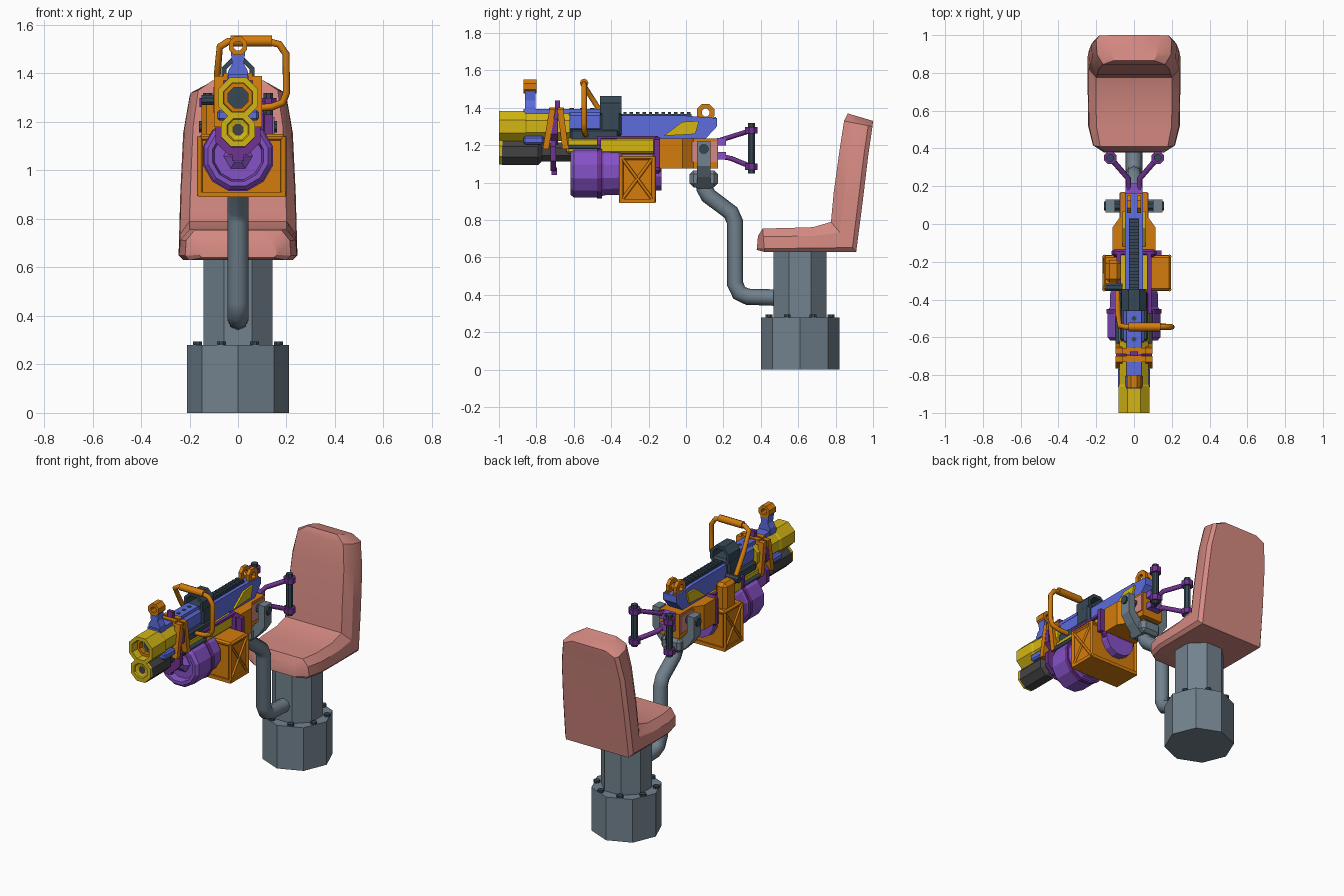
import bpy, bmesh, math
from mathutils import Vector

if "Cube" in bpy.data.objects:
    bpy.data.objects.remove(bpy.data.objects["Cube"])


def mat(name, r, g, b):
    m = bpy.data.materials.new(name)
    lin = [((c / 255 + .055) / 1.055) ** 2.4 for c in (r, g, b)]
    m.diffuse_color = (*lin, 1)
    m.use_nodes = True
    m.node_tree.nodes["Principled BSDF"].inputs["Base Color"].default_value = m.diffuse_color
    return m


STEEL = mat("steel grey", 114, 130, 142)
SLATE = mat("dark slate", 54, 72, 86)
PINK = mat("salmon", 212, 137, 129)
ORANGE = mat("orange", 212, 124, 12)
PURPLE = mat("purple", 134, 82, 198)
PLUM = mat("dark purple", 112, 50, 145)
BLUE = mat("blue", 92, 108, 222)
YELLOW = mat("yellow", 212, 182, 20)
DARK = mat("charcoal", 68, 68, 68)


def finish(name, m, bm, bevel=0):
    bmesh.ops.recalc_face_normals(bm, faces=bm.faces)
    me = bpy.data.meshes.new(name)
    bm.to_mesh(me)
    bm.free()
    me.materials.append(m)
    o = bpy.data.objects.new(name, me)
    bpy.context.collection.objects.link(o)
    if bevel:
        b = o.modifiers.new("bevel", 'BEVEL')
        b.width, b.segments = bevel, 1
    return o


def loft(name, m, rings, closed=False):
    bm = bmesh.new()
    vs = [[bm.verts.new(p) for p in r] for r in rings]
    n = len(vs[0])
    pairs = list(zip(vs, vs[1:])) + ([(vs[-1], vs[0])] if closed else [])
    for a, b in pairs:
        for i in range(n):
            j = (i + 1) % n
            bm.faces.new((a[i], a[j], b[j], b[i]))
    if not closed:
        bm.faces.new(vs[0])
        bm.faces.new(vs[-1])
    return finish(name, m, bm)


def lathe(name, m, prof, c, axis=1, n=8, turn=.5, closed=False):
    """Turned part: prof = (position along axis, radius)."""
    rings = []
    for t, r in prof:
        ring = []
        for i in range(n):
            a = (i + turn) * 2 * math.pi / n
            p = list(c)
            p[axis] = t
            p[(axis + 1) % 3] += r * math.cos(a)
            p[(axis + 2) % 3] += r * math.sin(a)
            ring.append(p)
        rings.append(ring)
    return loft(name, m, rings, closed)


def prism(name, m, pts, lo, hi, axis=0):
    """Outline in the two other axes (in xyz order), extruded along axis."""
    def ring(t):
        return [[*p[:axis], t, *p[axis:]] for p in pts]
    return loft(name, m, [ring(lo), ring(hi)])


def box(name, m, x0, x1, y0, y1, z0, z1, bevel=0):
    o = prism(name, m, [(x0, y0), (x1, y0), (x1, y1), (x0, y1)], z0, z1, 2)
    if bevel:
        b = o.modifiers.new("bevel", 'BEVEL')
        b.width, b.segments = bevel, 1
    return o


def tube(name, m, pts, r, res=2):
    cu = bpy.data.curves.new(name, 'CURVE')
    cu.dimensions, cu.bevel_depth, cu.bevel_resolution, cu.use_fill_caps = '3D', r, res, True
    sp = cu.splines.new('POLY')
    sp.points.add(len(pts) - 1)
    for p, q in zip(sp.points, pts):
        p.co = (*q, 1)
    tmp = bpy.data.objects.new(name + "_path", cu)
    bpy.context.collection.objects.link(tmp)
    me = bpy.data.meshes.new_from_object(tmp.evaluated_get(bpy.context.evaluated_depsgraph_get()))
    bpy.data.objects.remove(tmp)
    me.materials.clear()
    me.materials.append(m)
    o = bpy.data.objects.new(name, me)
    bpy.context.collection.objects.link(o)


# Pedestal, column, bolts
lathe("base", STEEL, [(0, .21), (.28, .21)], (0, .61, 0), 2, 8, 0)
lathe("column", STEEL, [(.28, .153), (.635, .153)], (0, .61, 0), 2)
for i in range(8):
    a = (i + .5) * math.pi / 4
    lathe("base_bolt", SLATE, [(.28, .02), (.295, .02)], (.18 * math.cos(a), .61 + .18 * math.sin(a), 0), 2)

# Seat: rings from cushion front round to the top of the back
seat = []
for yb, zb, yt, zt, w in [(.378, .64, .385, .715, .16), (.42, .63, .41, .755, .218), (.52, .63, .52, .757, .243),
                          (.70, .63, .68, .762, .245), (.91, .63, .775, .79, .245), (.945, .90, .79, .95, .238),
                          (.975, 1.15, .822, 1.18, .226), (.997, 1.30, .845, 1.33, .20), (1., 1.33, .865, 1.37, .13)]:
    B, T = Vector((0, yb, zb)), Vector((0, yt, zt))
    half = [(.92 * w, 0), (w, .15), (w * .98, .65), (w * .82, 1)]
    seat.append([B.lerp(T, t) + Vector((x, 0, 0)) for x, t in half]
                + [B.lerp(T, t) - Vector((x, 0, 0)) for x, t in reversed(half)])
o = loft("seat", PINK, seat)
bpy.context.view_layer.objects.active = o
o.select_set(True)
bpy.ops.object.shade_smooth_by_angle(angle=math.radians(30))

# Bent support arm and yoke
tube("support_arm", STEEL, [(0, .49, .385), (0, .33, .39), (0, .285, .41), (0, .262, .46), (0, .262, .79),
                            (0, .24, .84), (0, .12, .93), (0, .098, .97), (0, .095, 1.03)], .044)
side = [(.05, .97), (.11, 1.03), (.15, 1.09), (.15, 1.22), (.10, 1.22), (.10, 1.11), (.05, 1.06)]
prism("yoke", STEEL, side + [(-x, z) for x, z in reversed(side)], .06, .13, 1)
box("yoke_base", STEEL, -.07, .07, .02, .17, .975, 1.065, .02)
for s in (-1, 1):
    lathe("pivot_bolt", SLATE, [(s * .07, .026), (s * .16, .026)], (0, .095, 1.18), 0)

# Rear receiver
plan = [(.115, -.16), (.115, -.02), (.072, .04), (.072, .17)]
prism("receiver", ORANGE, plan + [(-x, y) for x, y in reversed(plan)], 1.075, 1.235, 2)
prism("top_cover", BLUE, [(-.37, 1.23), (-.37, 1.358), (0, 1.358), (.165, 1.345), (.165, 1.30), (.10, 1.23)], -.048, .048)
for s in (-1, 1):
    box("rear_panel", PINK, *sorted((s * .07, s * .078)), .03, .165, 1.11, 1.22)
    prism("cover_panel", YELLOW, [(-.12, 1.25), (.05, 1.26), (.07, 1.33), (-.02, 1.325)], *sorted((s * .045, s * .06)))
    # rear sight plates with a hole
    lathe("rear_sight_ring", ORANGE, [(s * .015, .05), (s * .038, .05), (s * .038, .022), (s * .015, .022)],
          (0, .105, 1.375), 0, 8, .5, True)
    box("rear_sight_foot", ORANGE, *sorted((s * .015, s * .038)), .03, .16, 1.325, 1.352)
box("receiver_collar", PLUM, -.12, .12, -.175, -.13, 1.05, 1.245, .015)
box("receiver_bracket", PLUM, .09, .145, -.17, -.14, 1.08, 1.23)

# Top rail with teeth
box("rail", SLATE, -.026, .026, -.345, .03, 1.35, 1.366)
for i in range(11):
    box("rail_tooth", SLATE, -.026, .026, -.335 + i * .034, -.317 + i * .034, 1.36, 1.378)

# Middle body
box("mid_body", YELLOW, -.08, .08, -.64, -.13, 1.155, 1.24, .012)
box("mid_upper", SLATE, -.075, .075, -.62, -.36, 1.215, 1.285, .01)
box("mid_cover", BLUE, -.056, .056, -.64, -.36, 1.27, 1.38, .02)
box("cover_strip", BLUE, -.04, .04, -.87, -.46, 1.36, 1.395)
for i in range(5):
    lathe("strip_hole", SLATE, [(1.39, .013), (1.398, .013)], (0, -.50 - i * .055, 0), 2)
for s in (-1, 1):
    box("side_frame_top", PLUM, *sorted((s * .07, s * .092)), -.46, -.15, 1.235, 1.25)
    box("side_frame_post", PLUM, *sorted((s * .07, s * .092)), -.475, -.455, 1.14, 1.25)
    tube("side_pipe", SLATE, [(s * .085, -.66, 1.19), (s * .085, -.46, 1.19)], .013, 1)

# Scope housing and knob
box("scope_base", SLATE, -.068, .068, -.46, -.345, 1.245, 1.385, .012)
lathe("scope_hood", SLATE, [(-.46, .073), (-.345, .073), (-.345, .052), (-.46, .052)], (0, 0, 1.397), closed=True)
lathe("scope_knob", SLATE, [(-.15, .022), (-.06, .022)], (0, -.335, 1.29), 0)
box("feed_chute", ORANGE, -.15, -.07, -.31, -.19, 1.1, 1.31, .02)

# Drum
lathe("drum", PURPLE, [(-.575, .05), (-.575, .10), (-.618, .108), (-.618, .128), (-.60, .145), (-.46, .145),
                       (-.44, .132), (-.36, .13), (-.34, .115), (-.13, .105)], (0, 0, 1.06), n=12)
lathe("drum_band", PLUM, [(-.475, .15), (-.45, .15)], (0, 0, 1.06), n=12)
lathe("drum_hub", PURPLE, [(-.60, .03), (-.58, .06), (-.56, .06)], (0, 0, 1.06), n=6)

# Ammunition box with cross braces and rims
box("ammo_box", ORANGE, -.155, .185, -.345, -.175, .90, 1.14, .008)
for s, x in ((-1, -.158), (1, .188)):
    for a, b in ((-.345, -.175), (-.175, -.345)):
        tube("box_brace", ORANGE, [(x, a, .905), (x, b, 1.135)], .009, 0)
    for y in (-.347, -.173):
        tube("box_corner", ORANGE, [(x, y, .895), (x, y, 1.14)], .012, 0)
box("box_floor", ORANGE, -.163, .195, -.355, -.165, .89, .912)
box("box_lid", ORANGE, -.16, .195, -.352, -.168, 1.12, 1.15, .01)

# Upper barrel with recessed bore
lathe("upper_barrel", YELLOW, [(-.90, .045), (-.90, .06), (-1., .065), (-1., .09), (-.86, .09), (-.85, .084),
                               (-.62, .084)], (0, 0, 1.30))
lathe("bore_ring", ORANGE, [(-.95, .064), (-.95, .045), (-.92, .045), (-.92, .064)], (0, 0, 1.30), closed=True)
lathe("bore", SLATE, [(-.905, .05), (-.89, .05)], (0, 0, 1.30))
# Lower barrel with yellow muzzle cap
lathe("lower_barrel", DARK, [(-.985, .076), (-.79, .076), (-.77, .055), (-.55, .055)], (0, 0, 1.165))
lathe("muzzle_cap", YELLOW, [(-.985, .025), (-.99, .045), (-1., .05), (-1., .076), (-.98, .076)], (0, 0, 1.168))
box("barrel_saddle", BLUE, -.086, .086, -.87, -.76, 1.205, 1.25, .01)

# Barrel clamps and straps
lathe("upper_clamp", PLUM, [(-.72, .104), (-.685, .104)], (0, 0, 1.30))
lathe("lower_clamp", PLUM, [(-.725, .10), (-.695, .10)], (0, 0, 1.155))
box("clamp_foot", PLUM, -.025, .025, -.72, -.69, 1.04, 1.08)
box("clamp_tab", PLUM, -.02, .02, -.70, -.675, 1.38, 1.44)
for lo, hi in ((-.75, -.715), (-.645, -.672)):
    for s in (-1, 1):
        prism("strap", ORANGE, [(lo - .016, 1.18), (lo + .016, 1.18), (hi + .016, 1.39), (hi - .016, 1.39)],
              *sorted((s * .06, s * .098)))
    box("strap_top", ORANGE, -.06, .06, hi - .016, hi + .016, 1.37, 1.402)

# Front sight
post = [(.045, 1.37), (.04, 1.41), (.024, 1.44), (.03, 1.49)]
prism("front_sight_post", BLUE, post + [(-x, z) for x, z in reversed(post)], -.86, -.805, 1)
lathe("front_sight_ring", ORANGE, [(-.868, .041), (-.80, .041), (-.80, .02), (-.868, .02)], (0, 0, 1.514), closed=True)

# Carry handle
tube("carry_handle", ORANGE, [(.05, -.535, 1.255), (.14, -.54, 1.262), (.185, -.545, 1.28), (.20, -.545, 1.32),
                              (.198, -.545, 1.48), (.17, -.545, 1.52), (.12, -.545, 1.532), (-.04, -.545, 1.532),
                              (-.075, -.54, 1.51), (-.085, -.47, 1.40), (-.088, -.36, 1.24)], .015)
tube("handle_grip", ORANGE, [(.14, -.545, 1.533), (-.03, -.545, 1.533)], .023)

# Spade grips
for s in (-1, 1):
    x, y = s * .125, .35
    lathe("grip_bar", SLATE, [(1.05, .021), (1.32, .021)], (x, y, 0), 2)
    for z0, z1, z2 in ((1.22, 1.245, 1.28), (1.145, 1.13, 1.085)):
        lathe("grip_cap", PLUM, [(z2 - .018, .036), (z2 + .018, .036)], (x, y, 0), 2)
        tube("grip_arm", PLUM, [(s * .028, .16, z0), (s * .03, .24, z1), (x, y, z2)], .015, 1)
for z in (1.22, 1.145):
    box("grip_mount", PURPLE, -.045, .045, .165, .215, z - .02, z + .02)
